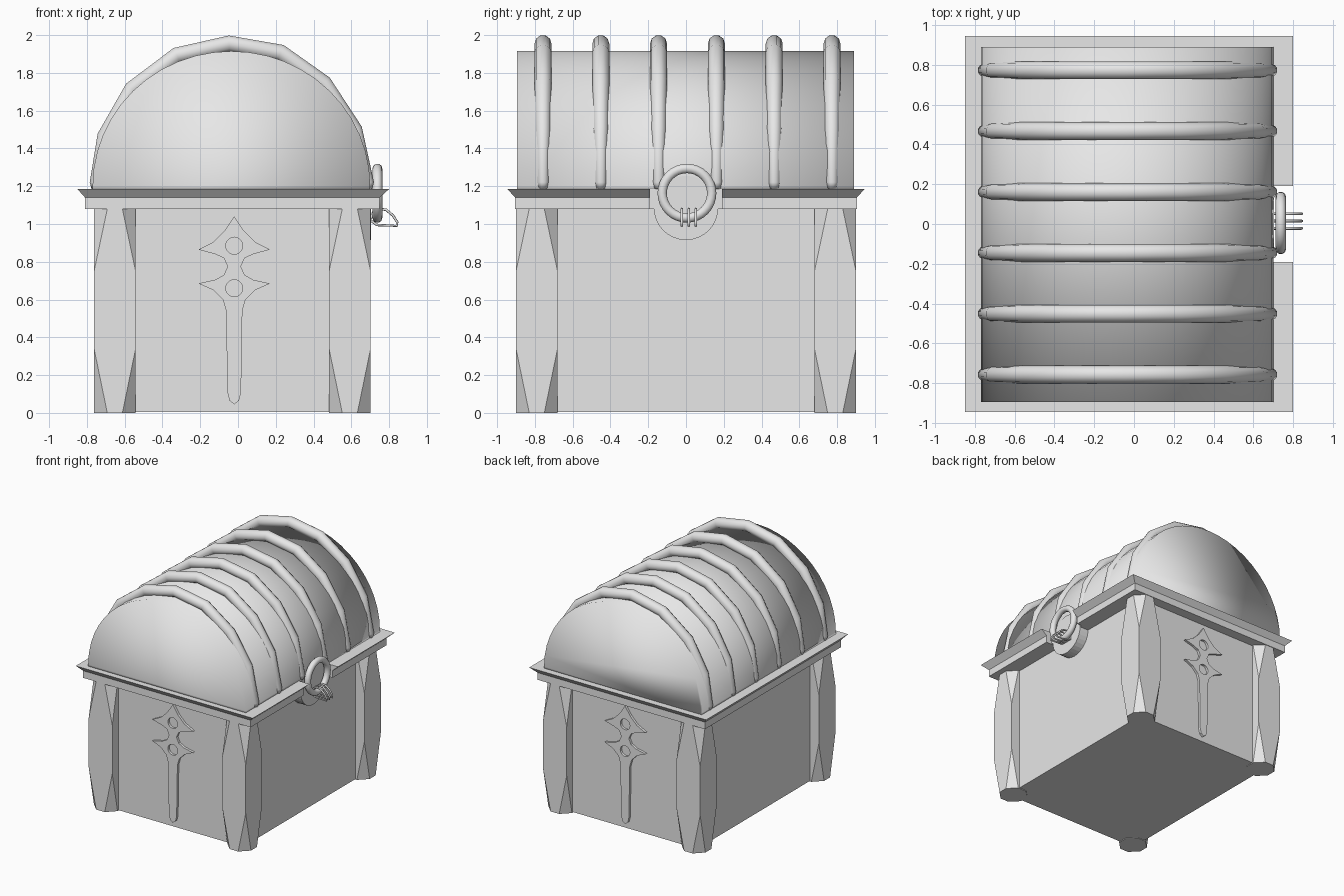
import bpy, bmesh, math
from mathutils import Matrix

cube = bpy.data.objects.get("Cube")
if cube:
    bpy.data.objects.remove(cube)

GREY = (0.8, 0.8, 0.8, 1)
mat = bpy.data.materials.new("plain grey")
mat.use_nodes = True
mat.diffuse_color = GREY
mat.node_tree.nodes["Principled BSDF"].inputs["Base Color"].default_value = GREY

CX = -0.03  # centre line of the chest body


def add(name, bm, smooth=False):
    bmesh.ops.remove_doubles(bm, verts=bm.verts, dist=1e-5)
    bmesh.ops.recalc_face_normals(bm, faces=bm.faces)
    for f in bm.faces:
        f.smooth = smooth
    me = bpy.data.meshes.new(name)
    bm.to_mesh(me)
    bm.free()
    me.materials.append(mat)
    ob = bpy.data.objects.new(name, me)
    bpy.context.collection.objects.link(ob)
    return ob


def loft(name, rings, smooth=False):
    """Skin a stack of equal-length point rings and cap both ends."""
    bm = bmesh.new()
    rows = [[bm.verts.new(p) for p in r] for r in rings]
    n = len(rows[0])
    for a, b in zip(rows, rows[1:]):
        for i in range(n):
            j = (i + 1) % n
            bm.faces.new((a[i], a[j], b[j], b[i]))
    bm.faces.new(rows[0])
    bm.faces.new(rows[-1])
    return add(name, bm, smooth)


def curve_mesh(name, splines, closed, smooth, dim='3D', **settings):
    """Poly curve of (x, y, z, radius) points, turned into a mesh."""
    cu = bpy.data.curves.new(name, 'CURVE')
    cu.dimensions = dim
    for key, val in settings.items():
        setattr(cu, key, val)
    for pts in splines:
        sp = cu.splines.new('POLY')
        sp.points.add(len(pts) - 1)
        for p, (x, y, z, r) in zip(sp.points, pts):
            p.co, p.radius = (x, y, z, 1), r
        sp.use_cyclic_u = closed
    tmp = bpy.data.objects.new(name + "_path", cu)
    bpy.context.collection.objects.link(tmp)
    dg = bpy.context.evaluated_depsgraph_get()
    bm = bmesh.new()
    bm.from_mesh(tmp.evaluated_get(dg).to_mesh())
    bpy.data.objects.remove(tmp)
    return add(name, bm, smooth)


def rect(x0, x1, y, z):
    return [(x0, -y, z), (x1, -y, z), (x1, y, z), (x0, y, z)]


# Box walls, set back behind the corner posts
loft("box", [rect(-0.68, 0.62, 0.82, z) for z in (0.005, 1.09)])


# Corner posts: square in the middle, octagonal at both ends
def post_ring(cx, cy, z, c):
    h = 0.11
    ring = []
    for sx, sy in ((1, 1), (-1, 1), (-1, -1), (1, -1)):
        a = (cx + sx * h, cy + sy * (h - c), z)
        b = (cx + sx * (h - c), cy + sy * h, z)
        ring += [a, b] if sx == sy else [b, a]
    return ring


for sx, side in ((-1, "right"), (1, "left")):
    for sy, end in ((-1, "front"), (1, "back")):
        loft(f"{end}_{side}_post",
             [post_ring(CX + sx * 0.622, sy * 0.79, z, c)
              for z, c in ((0, 0.07), (0.34, 0), (0.75, 0), (1.08, 0.07))])


# Flared rim with a notch on the clasp side
def rim_ring(x0, x1, y, z):
    n, d = 0.19, 0.70
    return [(x0, -y, z), (x1, -y, z), (x1, -n, z), (d, -n, z),
            (d, n, z), (x1, n, z), (x1, y, z), (x0, y, z)]


loft("rim", [rim_ring(-0.81, 0.75, 0.905, 1.08), rim_ring(-0.81, 0.75, 0.905, 1.14),
             rim_ring(-0.85, 0.80, 0.945, 1.185)])

# Barrel lid
SEG = 24
arch = [(-0.035 + 0.735 * math.cos(math.pi * i / SEG), 1.2 + 0.715 * math.sin(math.pi * i / SEG))
        for i in range(SEG + 1)]
arch = [(0.70, 1.18)] + arch + [(-0.77, 1.18)]
loft("lid", [[(x, y, z) for x, z in arch] for y in (-0.895, 0.89)], smooth=True)

# Six tapered ribs over the lid
rib = [(-0.75, 1.19, 0.6), (-0.755, 1.22, 0.7), (-0.707, 1.465, 0.9), (-0.56, 1.715, 1), (-0.323, 1.893, 1),
       (-0.047, 1.955, 1), (0.225, 1.908, 1), (0.455, 1.745, 1), (0.62, 1.50, 0.9),
       (0.69, 1.22, 0.7), (0.685, 1.19, 0.6)]
for i in range(6):
    y = -0.757 + 0.306 * i
    curve_mesh(f"lid_rib_{i + 1}", [[(x, y, z, r) for x, z, r in rib]], False, True,
               bevel_depth=0.045, bevel_resolution=3, use_fill_caps=True)


# Clasp: round plate, ring and three wire loops
def circle(cx, cy, r, n):
    return [(cx + r * math.cos(math.tau * i / n), cy + r * math.sin(math.tau * i / n))
            for i in range(n)]


loft("clasp_plate", [[(x, y, z) for y, z in circle(0, 1.085, 0.17, 32)] for x in (0.6, 0.703)])
curve_mesh("clasp_ring", [[(0.738, y, z, 1) for y, z in circle(0.005, 1.163, 0.131, 32)]], True, True,
           bevel_depth=0.026, bevel_resolution=3)
wire = [(0.70, 1.02), (0.735, 0.995), (0.84, 0.99), (0.843, 1.01), (0.82, 1.045), (0.785, 1.075),
        (0.75, 1.08), (0.715, 1.06)]
for i in range(3):
    curve_mesh(f"clasp_wire_{i + 1}", [[(x, -0.022 + 0.037 * i, z, 1) for x, z in wire]], True, True,
               bevel_depth=0.007, bevel_resolution=2)

# Raised dagger-shaped ornament with two round holes, on both ends
half = [(0, 1.04), (0.05, 0.965), (0.11, 0.905), (0.19, 0.865), (0.10, 0.84), (0.055, 0.82),
        (0.035, 0.775), (0.055, 0.73), (0.10, 0.705), (0.19, 0.685), (0.11, 0.65), (0.06, 0.6),
        (0.043, 0.54), (0.036, 0.11), (0.025, 0.065), (0, 0.045)]
outline = half + [(-x, z) for x, z in half[-2:0:-1]]
shapes = [outline, circle(0, 0.885, 0.045, 20), circle(0, 0.66, 0.045, 20)]
for end, y, turn in (("front", -0.82, 0), ("back", 0.82, math.pi)):
    ob = curve_mesh(f"{end}_ornament", [[(x, z, 0, 1) for x, z in s] for s in shapes], True, False,
                    dim='2D', fill_mode='BOTH', extrude=0.02)
    ob.data.transform(Matrix.Translation((-0.02, y, 0)) @ Matrix.Rotation(turn, 4, 'Z')
                      @ Matrix.Rotation(math.pi / 2, 4, 'X'))
